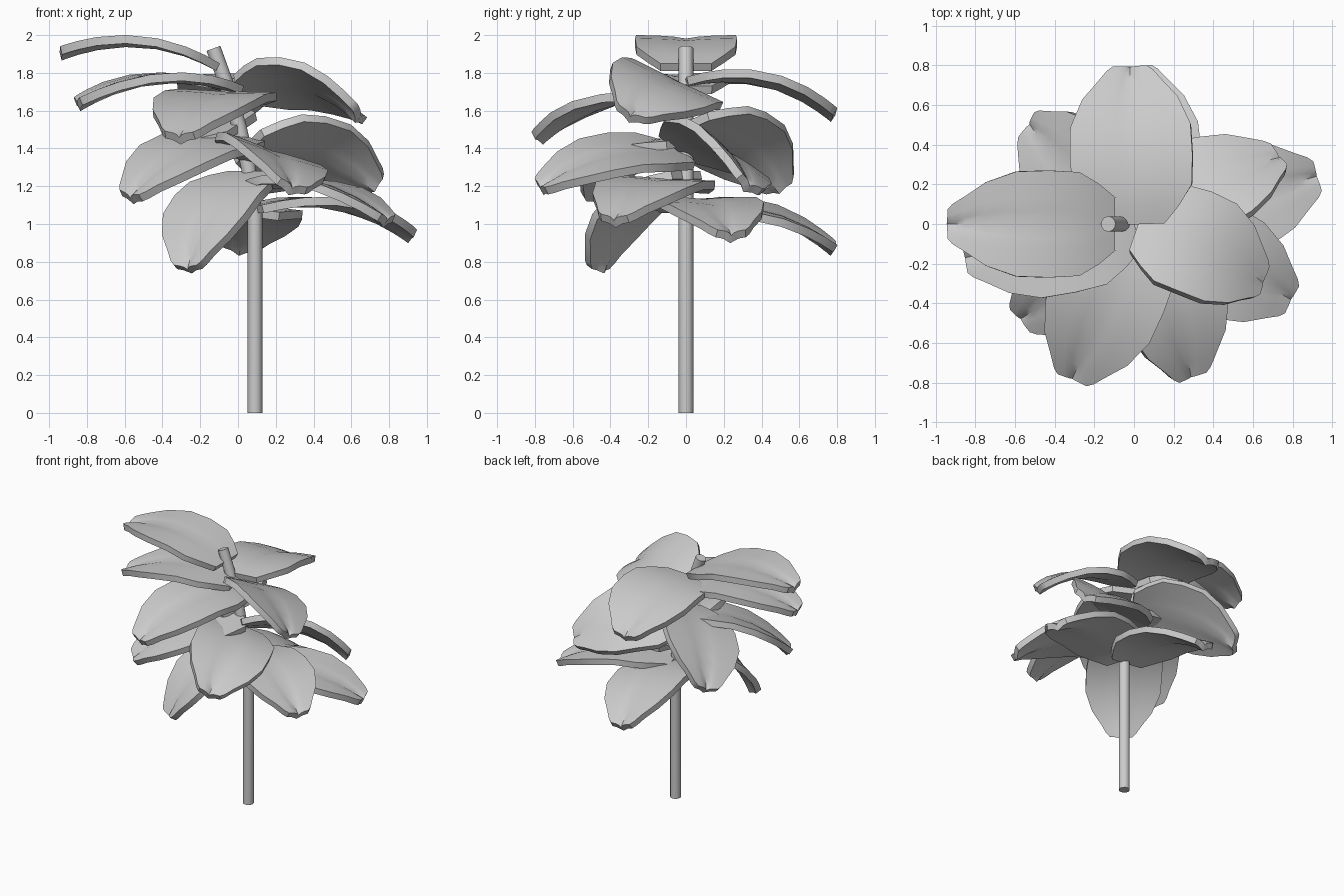
import bpy, math
from mathutils import Vector, Matrix

if "Cube" in bpy.data.objects:
    bpy.data.objects.remove(bpy.data.objects["Cube"])

# outline of a leaf: (fraction of length, fraction of half width)
OUTLINE = [(0, .5), (.1, .75), (.22, .97), (.4, 1.0), (.6, .98), (.78, .78), (.9, .52), (.97, .38), (1.0, .28)]
# cross-section: (fraction of half width, height); the groove deepens to the tip
SECTION = [(-1, .01), (-.5, .003), (-.25, -.005), (0, -.022), (.25, -.005), (.5, .003), (1, .01)]


def smooth(obj, angle):
    bpy.context.view_layer.objects.active = obj
    obj.select_set(True)
    bpy.ops.object.shade_smooth_by_angle(angle=math.radians(angle))
    obj.select_set(False)


def leaf(name, base, tip, roll=0, half=.28, bow=.1):
    base, tip = Vector(base), Vector(tip)
    d = tip - base
    length = d.length
    d.normalize()
    side = Vector((0, 0, 1)).cross(d).normalized()
    rot = Matrix.Rotation(math.radians(roll), 3, d)
    up = rot @ d.cross(side)
    side = rot @ side
    verts, faces = [], []
    n = len(SECTION)
    for t, w in OUTLINE:
        for s, h in SECTION:
            verts.append(base + d * t * length + side * (s * w * half)
                         + up * (h * t + bow * 4 * t * (1 - t)))
    for i in range(len(OUTLINE) - 1):
        for j in range(n - 1):
            a = i * n + j
            faces.append((a, a + n, a + n + 1, a + 1))
    mesh = bpy.data.meshes.new(name)
    mesh.from_pydata(verts, [], faces)
    mesh.update()
    if sum(p.normal.dot(up) for p in mesh.polygons) < 0:
        mesh.flip_normals()
    obj = bpy.data.objects.new(name, mesh)
    bpy.context.collection.objects.link(obj)
    # give the blade its thickness, then keep the rim crisp
    mod = obj.modifiers.new("thickness", 'SOLIDIFY')
    mod.thickness = .045
    mod.offset = -.5
    bpy.context.view_layer.objects.active = obj
    bpy.ops.object.modifier_apply(modifier=mod.name)
    smooth(obj, 40)


# stem: straight below, leaning left near the top
curve = bpy.data.curves.new("stem", 'CURVE')
curve.dimensions = '3D'
curve.bevel_depth = .039
curve.bevel_resolution = 4
curve.use_fill_caps = True
path = [(.09, 0), (.09, 1.05), (.055, 1.3), (.005, 1.52), (-.065, 1.75), (-.13, 1.93)]
spline = curve.splines.new('POLY')
spline.points.add(len(path) - 1)
for p, (x, z) in zip(spline.points, path):
    p.co = (x, 0, z, 1)
stem_curve = bpy.data.objects.new("stem_path", curve)
bpy.context.collection.objects.link(stem_curve)
mesh = bpy.data.meshes.new_from_object(stem_curve)
bpy.data.objects.remove(stem_curve)
stem = bpy.data.objects.new("stem", mesh)
bpy.context.collection.objects.link(stem)
smooth(stem, 40)

# leaves from the top down: base, tip, roll, half width
LEAVES = [
    ((-.10, 0, 1.84), (-.94, 0, 1.92), 0, .27),
    ((0, .0, 1.76), (-.02, .79, 1.59), -3, .31),
    ((.02, -.01, 1.72), (.65, -.29, 1.58), -25, .29),
    ((.02, 0, 1.67), (-.31, -.78, 1.47), -2, .29),
    ((.0, 0, 1.72), (-.85, -.17, 1.65), 0, .28),
    ((.05, -.04, 1.42), (.73, .34, 1.21), -32, .28),
    ((.02, 0, 1.53), (-.53, .50, 1.20), -22, .29),
    ((.05, 0, 1.45), (-.57, -.48, 1.15), -10, .28),
    ((.05, 0, 1.36), (.29, -.77, 1.20), -18, .28),
    ((.08, 0, 1.20), (.79, -.38, 1.03), -3, .28),
    ((.06, 0, 1.27), (-.27, -.47, .77), 0, .27),
    ((.09, 0, 1.09), (.92, .24, .95), 0, .28),
    ((.08, 0, 1.07), (.01, .79, .88), 8, .28),
]
for i, (base, tip, roll, half) in enumerate(LEAVES):
    leaf(f"leaf_{i + 1:02d}", base, tip, roll, half)
